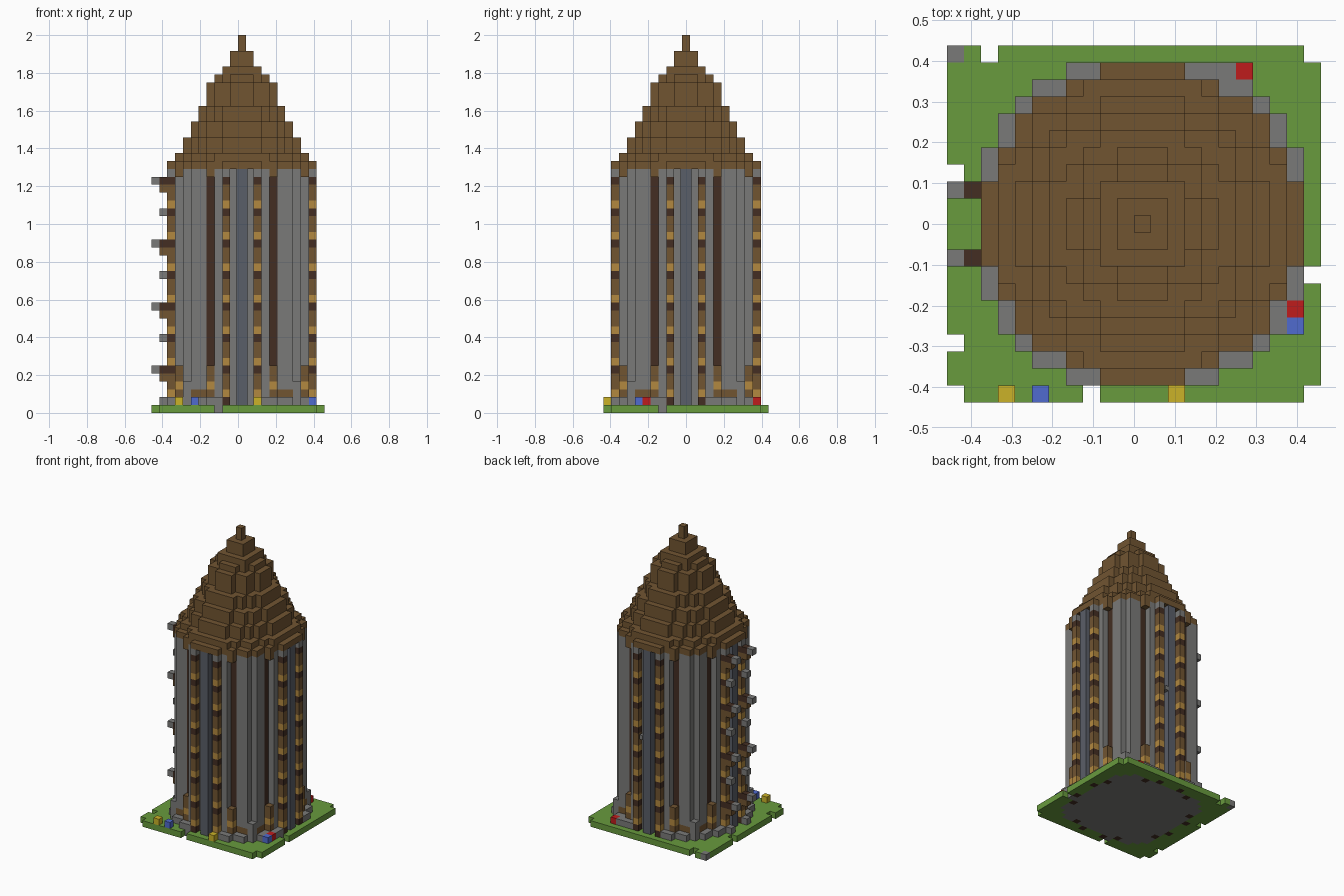
import bpy, bmesh
from mathutils import Vector

U = 1 / 24  # edge of one block

cube = bpy.data.objects.get("Cube")
if cube:
    bpy.data.objects.remove(cube)


def material(name, r, g, b):
    m = bpy.data.materials.new(name)
    m.use_nodes = True
    m.diffuse_color = (r, g, b, 1)
    m.node_tree.nodes["Principled BSDF"].inputs["Base Color"].default_value = (r, g, b, 1)
    return m


BROWN = material("roof_brown", .165, .09, .031)
STONE = material("stone_grey", .195, .195, .19)
GREEN = material("grass_green", .138, .325, .048)
DARK = material("dark_timber", .056, .027, .016)
LIGHT = material("light_timber", .45, .25, .05)
SLATE = material("slate_blue", .102, .112, .138)
RED = material("flower_red", .52, .012, .012)
BLUE = material("flower_blue", .08, .145, .62)
YELLOW = material("flower_yellow", .60, .45, .022)

# Each block face: outward direction and two in-plane axes
SIDES = []
for axis in range(3):
    for sign in (-1, 1):
        n, s, t = Vector(), Vector(), Vector()
        n[axis], s[(axis + 1) % 3], t[(axis + 2) % 3] = sign, 1, sign
        SIDES.append((n, s, t))


def blocks(name, cells):
    """Mesh of the outer faces of a {(a, b, layer): material} grid."""
    mesh = bpy.data.meshes.new(name)
    obj = bpy.data.objects.new(name, mesh)
    bpy.context.collection.objects.link(obj)
    mats = list(dict.fromkeys(cells.values()))
    for m in mats:
        mesh.materials.append(m)
    bm = bmesh.new()
    for cell, mat in cells.items():
        c = Vector(cell)
        for n, s, t in SIDES:
            if tuple(int(v) for v in c + n) in cells:
                continue
            corners = [c + (n + s * p + t * q) / 2
                       for p, q in ((-1, -1), (1, -1), (1, 1), (-1, 1))]
            face = bm.faces.new([bm.verts.new((v + Vector((.5, 0, .5))) * U) for v in corners])
            face.material_index = mats.index(mat)
    bmesh.ops.remove_doubles(bm, verts=bm.verts, dist=U / 100)
    bm.to_mesh(mesh)
    bm.free()


def box(name, centre, size, mat):
    """Free-standing box measured in blocks from the tower axis."""
    bpy.ops.mesh.primitive_cube_add(size=1, location=(0, 0, 0))
    obj = bpy.context.object
    obj.name = name
    for v in obj.data.vertices:
        v.co = Vector([(v.co[i] * size[i] + centre[i]) * U for i in range(3)])
        v.co.x += U / 2
    obj.data.materials.append(mat)


def disc(limit, reach=9):
    span = range(-reach, reach + 1)
    return [(a, b) for a in span for b in span if a * a + b * b <= limit]


def eightfold(a, b):
    return {(s * p, t * q) for p, q in ((a, b), (b, a)) for s in (-1, 1) for t in (-1, 1)}


footing = disc(100)
posts = eightfold(2, 9)
buttresses = eightfold(4, 8)
slots = eightfold(4, 7)
corners = eightfold(5, 7) | eightfold(6, 7)
wall = set(disc(73, 8)) | corners

# Ground: grass with a ragged edge around a stone floor
gaps = {(-9, 10), (10, 10), (-11, 3), (-11, -7), (-11, -10), (-3, -10), (10, -10), (10, -3)}
ground = {(a, b, 0): GREEN for a in range(-11, 11) for b in range(-10, 11) if (a, b) not in gaps}
for a, b in footing:
    if (a, b) in posts or (a, b) in buttresses:
        ground[a, b, 0] = DARK
    elif abs(a) < 9 and abs(b) < 9 or (a, b) == (-3, -9) or (a, b) == (9, -3):
        ground[a, b, 0] = STONE
ground[-11, 10, 0] = STONE
blocks("ground", ground)


# Wall with dark recessed slots and a low timber band at its corners
def wall_colour(cell, z):
    if cell in slots and z > 2:
        return DARK
    return BROWN if cell in corners and z == 2 else STONE


blocks("wall", {(a, b, z): wall_colour((a, b), z) for a, b in wall for z in range(1, 31)})

# Stone footing between the posts, with taller corner stones
foot = {(a, b, 1): STONE for a, b in footing
        if (a, b) not in wall and min(abs(a), abs(b)) >= 3}
for a, b in eightfold(7, 7):
    for z in (2, 3):
        foot[a, b, z] = STONE
foot[5, 9, 1] = STONE
blocks("footing", foot)

# Timber buttresses in front of the slots, and the eaves above them
blocks("buttresses", {(a, b, z): LIGHT if z == 3 else BROWN
                      for a, b in buttresses for z in range(2, 6)})
blocks("eaves", {(a, b, 30): BROWN for a, b in buttresses})

# Banded posts in pairs on the four sides
bands = (BROWN, DARK, LIGHT, BROWN)
blocks("posts", {(a, b, z): STONE if z == 30 else bands[z % 4]
                 for a, b in posts for z in range(1, 31)})

# Slate strip between each pair of posts
for side, (a, b) in {"front": (0, -1), "back": (0, 1), "right": (1, 0), "left": (-1, 0)}.items():
    size = (1.4, 1, 30) if b else (1, 1.4, 30)
    box("slate_strip_" + side, (a * 8.95, b * 8.95, 16), size, SLATE)

# Small stone knob beside the back strip
box("back_knob", (1, 9.1, 16.5), (.6, .8, .7), STONE)

# Brackets and stone lugs climbing the side posts
brackets = {}
for b in (-2, 2):
    for z in (5, 13, 21, 29):
        brackets[-10, b, z] = DARK
        brackets[-11, b, z] = STONE
        brackets[-10, b, z - 1] = BROWN
        brackets[-10, b, z - 4] = STONE
blocks("brackets", brackets)

# Stepped roof: (squared radius limit, reach, layers), from the bottom up
roof, z = {}, 31
for limit, reach, layers in ((86, 9, 1), (73, 8, 1), (53, 7, 2), (41, 6, 2), (29, 5, 2),
                             (18, 4, 3), (10, 3, 1), (8, 2, 1), (2, 1, 2), (0, 0, 2)):
    for layer in range(z, z + layers):
        for a, b in disc(limit, reach):
            roof[a, b, layer] = BROWN
    z += layers
blocks("roof", roof)

# Flower blocks on the grass
blocks("flowers", {(-8, -10, 1): YELLOW, (2, -10, 1): YELLOW, (-6, -10, 1): BLUE,
                   (9, -6, 1): BLUE, (9, -5, 1): RED, (6, 9, 1): RED})
